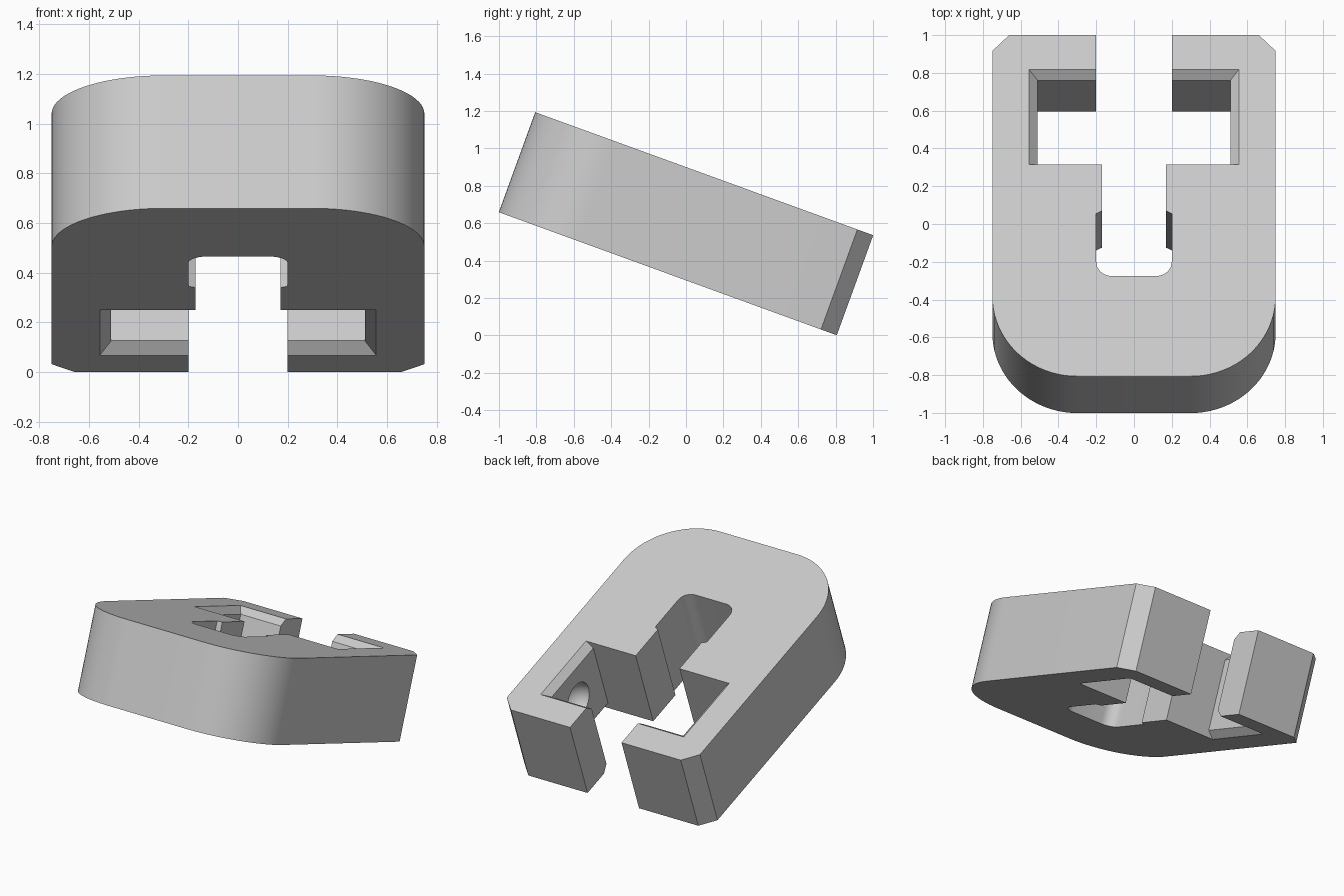
import bpy, bmesh
from math import sin, cos, pi, radians
from mathutils import Matrix, Vector

if "Cube" in bpy.data.objects:
    bpy.data.objects.remove(bpy.data.objects["Cube"])

H = 0.2845          # half thickness
L = 0.9615          # half length
W = 0.75            # half width

grey = bpy.data.materials.new("light grey")
grey.use_nodes = True
colour = (0.6, 0.6, 0.6, 1)
grey.diffuse_color = colour
grey.node_tree.nodes["Principled BSDF"].inputs["Base Color"].default_value = colour


def arc(cx, cy, r, steps):
    """Quarter arc from the +x side round to the -y side."""
    return [(cx + r * cos(a), cy - r * sin(a))
            for a in (pi / 2 * i / steps for i in range(steps + 1))]


def mirrored(half):
    """Close a half outline with its mirror image across x = 0."""
    return half + [(-x, y) for x, y in reversed(half)]


def loft(name, rings):
    """Solid through (height, outline) rings, capped at both ends."""
    bm = bmesh.new()
    loops = [[bm.verts.new((x, y, z)) for x, y in pts] for z, pts in rings]
    for a, b in zip(loops, loops[1:]):
        n = len(a)
        for i in range(n):
            bm.faces.new((a[i], a[(i + 1) % n], b[(i + 1) % n], b[i]))
    bm.faces.new(loops[0])
    bm.faces.new(loops[-1])
    bmesh.ops.recalc_face_normals(bm, faces=bm.faces[:])
    return finish(name, bm)


def finish(name, bm):
    mesh = bpy.data.meshes.new(name)
    bm.to_mesh(mesh)
    bm.free()
    mesh.materials.append(grey)
    ob = bpy.data.objects.new(name, mesh)
    bpy.context.collection.objects.link(ob)
    return ob


def cut(target, cutter):
    cutter.hide_render = True
    mod = target.modifiers.new("cut", "BOOLEAN")
    mod.operation = "DIFFERENCE"
    mod.solver = "EXACT"
    mod.object = cutter
    bpy.context.view_layer.objects.active = target
    bpy.ops.object.modifier_apply(modifier=mod.name)
    bpy.data.objects.remove(cutter)


# Block: rounded front corners, chamfered back corners
outline = mirrored([(W - 0.09, L), (W, L - 0.09)] + arc(W - 0.45, 0.45 - L, 0.45, 20))
body = loft("slotted_block", [(-H, outline), (H, outline)])

# Channel: open at the back, narrow throat, wider rounded end
channel = mirrored([(0.2, 1.2), (0.2, 0.5), (0.17, 0.5), (0.17, -0.03), (0.2, -0.045)]
                   + arc(0.12, -0.316, 0.08, 10))
cut(body, loft("channel_cutter", [(-0.5, channel), (0.5, channel)]))


# Cross pocket: flared at top and bottom, straight front wall
def pocket(flare):
    return mirrored([(0.51 + flare, 0.722 + flare), (0.51 + flare, 0.232)])


lip, over = 0.046, 0.1
cut(body, loft("pocket_cutter", [(-H - over, pocket(lip + over)), (lip - H, pocket(0)),
                                 (H - lip, pocket(0)), (H + over, pocket(lip + over))]))

# Round dimples in the pocket end walls
for side in (-1, 1):
    bm = bmesh.new()
    bmesh.ops.create_uvsphere(bm, u_segments=32, v_segments=16, radius=0.12)
    bmesh.ops.translate(bm, verts=bm.verts[:], vec=Vector((side * 0.505, 0.49, 0.01)))
    cut(body, finish("dimple_cutter", bm))

# Tilt the block nose-up and rest it on the ground
body.data.transform(Matrix.Translation((0, 0, 0.5975)) @ Matrix.Rotation(radians(-20), 4, "X"))
bpy.ops.object.select_all(action="DESELECT")
body.select_set(True)
bpy.context.view_layer.objects.active = body
bpy.ops.object.shade_smooth_by_angle(angle=radians(25))
